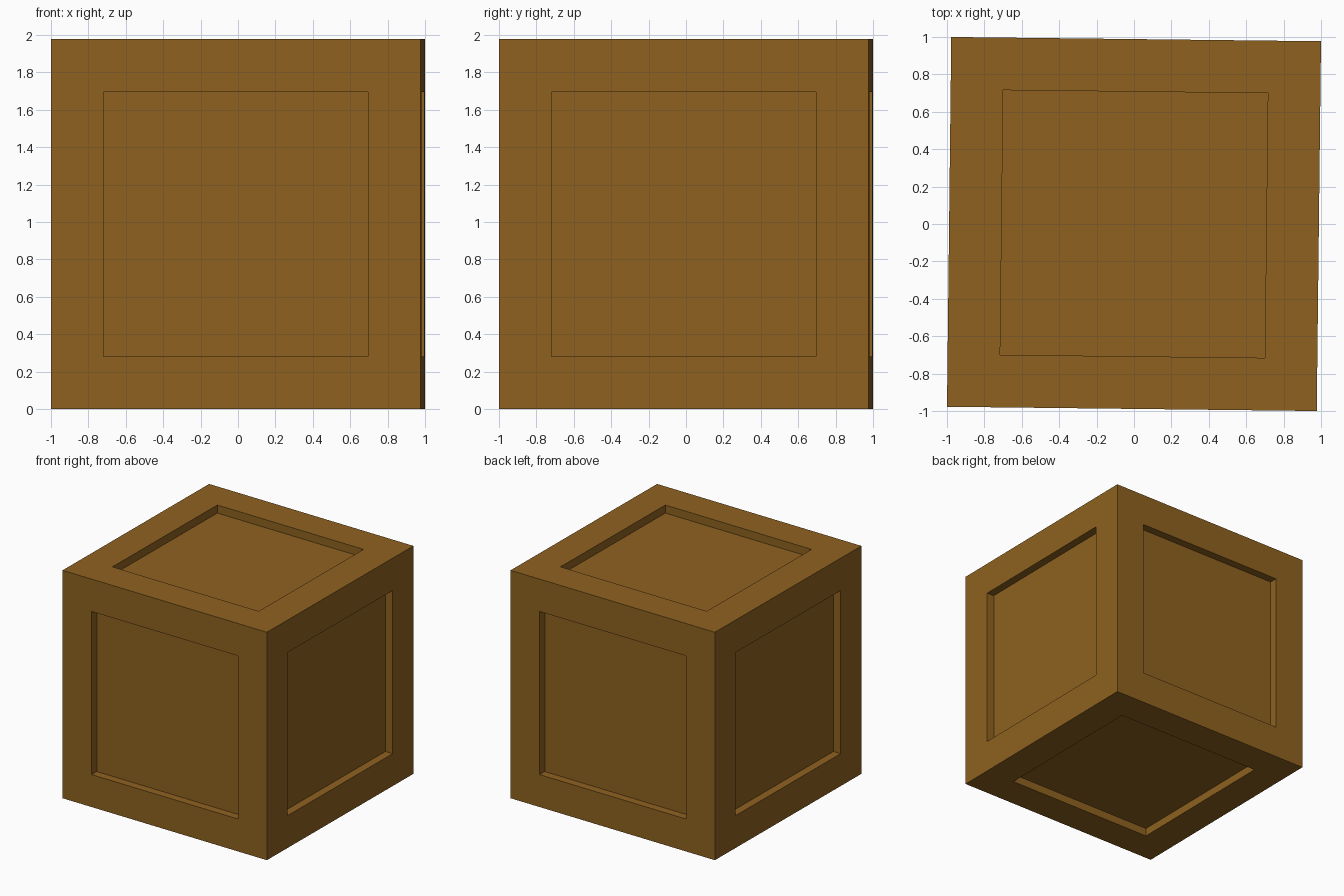
import bpy, bmesh
from mathutils import Matrix

if "Cube" in bpy.data.objects:
    bpy.data.objects.remove(bpy.data.objects["Cube"])

SIDE, BORDER, DEPTH, TURN = 1.977, 0.281, 0.07, -0.0115

wood = bpy.data.materials.new("brown wood")
wood.diffuse_color = (0.272, 0.120, 0.014, 1)
wood.use_nodes = True
wood.node_tree.nodes["Principled BSDF"].inputs["Base Color"].default_value = wood.diffuse_color

# crate: a cube with a square panel sunk into every face
bm = bmesh.new()
bmesh.ops.create_cube(bm, size=SIDE)
panels = list(bm.faces)
bmesh.ops.inset_individual(bm, faces=panels, thickness=BORDER, use_even_offset=True)
for panel in panels:
    n = panel.normal.copy()
    ext = bmesh.ops.extrude_discrete_faces(bm, faces=[panel])["faces"]
    bmesh.ops.translate(bm, verts=ext[0].verts, vec=-n * DEPTH)
bmesh.ops.recalc_face_normals(bm, faces=bm.faces)

# slight turn, standing on the ground
bm.transform(Matrix.Translation((0, 0, SIDE / 2)) @ Matrix.Rotation(TURN, 4, 'Z'))
mesh = bpy.data.meshes.new("crate")
bm.to_mesh(mesh)
bm.free()
mesh.materials.append(wood)
crate = bpy.data.objects.new("crate", mesh)
bpy.context.collection.objects.link(crate)
